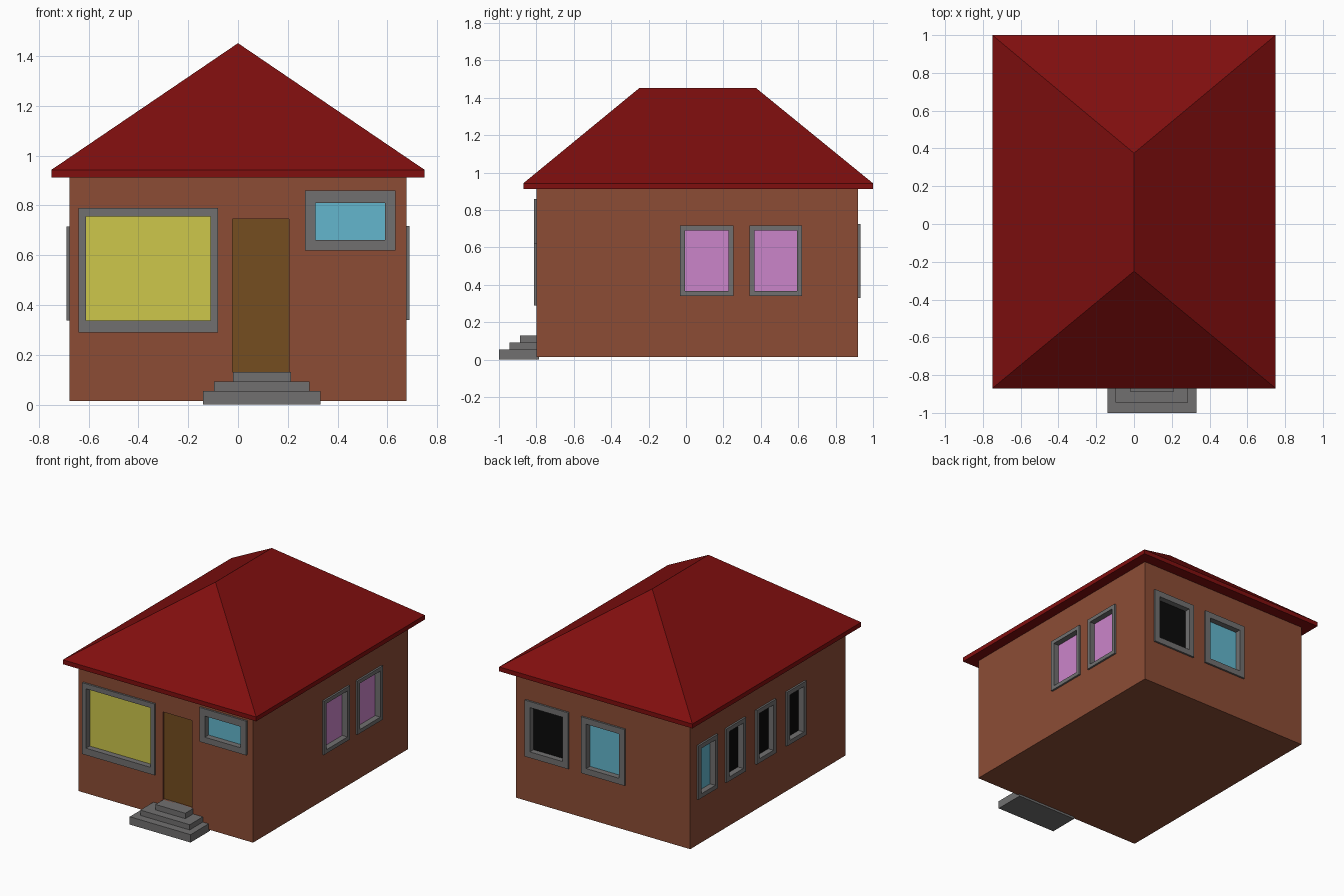
import bpy, bmesh
from mathutils import Vector

if "Cube" in bpy.data.objects:
    bpy.data.objects.remove(bpy.data.objects["Cube"])

def material(name, rgb):
    m = bpy.data.materials.new(name)
    m.diffuse_color = (*rgb, 1)
    m.use_nodes = True
    m.node_tree.nodes["Principled BSDF"].inputs["Base Color"].default_value = m.diffuse_color
    return m

BRICK = material("brick brown", (0.262, 0.073, 0.036))
ROOF = material("roof red", (0.216, 0.0045, 0.0045))
GREY = material("stone grey", (0.165, 0.163, 0.163))
DOOR = material("door brown", (0.178, 0.074, 0.014))
YELLOW = material("yellow glass", (0.61, 0.57, 0.07))
CYAN = material("blue glass", (0.125, 0.47, 0.61))
PINK = material("pink glass", (0.60, 0.235, 0.59))
BLACK = material("dark glass", (0.003, 0.003, 0.003))

WX, WY0, WY1 = 0.677, -0.80, 0.92      # wall planes
RECESS, PROUD = 0.028, 0.013           # pane depth, frame projection

def mesh_object(name, verts, faces, mat):
    bm = bmesh.new()
    vs = [bm.verts.new(v) for v in verts]
    for f in faces:
        bm.faces.new([vs[i] for i in f])
    bmesh.ops.recalc_face_normals(bm, faces=bm.faces)
    me = bpy.data.meshes.new(name)
    bm.to_mesh(me)
    bm.free()
    ob = bpy.data.objects.new(name, me)
    bpy.context.collection.objects.link(ob)
    if mat:
        me.materials.append(mat)
    return ob

def loft(name, loops, mat, closed=False):
    """Join four-point loops; cap the ends, or close into a ring."""
    verts = [v for loop in loops for v in loop]
    n = len(loops)
    faces = []
    for a in range(n if closed else n - 1):
        b = (a + 1) % n
        for i in range(4):
            j = (i + 1) % 4
            faces.append((a*4 + i, a*4 + j, b*4 + j, b*4 + i))
    if not closed:
        faces += [(0, 1, 2, 3), tuple(range(n*4 - 4, n*4))]
    return mesh_object(name, verts, faces, mat)

def box(name, x0, x1, y0, y1, z0, z1, mat):
    return loft(name, [[(x0, y0, z), (x1, y0, z), (x1, y1, z), (x0, y1, z)] for z in (z0, z1)], mat)

# Points on a wall: u along it, d outward from it, z up
SIDES = {
    "front": lambda u, d, z: (u, WY0 - d, z),
    "back": lambda u, d, z: (u, WY1 + d, z),
    "right": lambda u, d, z: (WX + d, u, z),
    "left": lambda u, d, z: (-WX - d, u, z),
}

def rect(side, r, d, grow=0.0):
    u0, u1, z0, z1 = r
    u0, u1, z0, z1 = u0 - grow, u1 + grow, z0 - grow, z1 + grow
    p = SIDES[side]
    return [p(u0, d, z0), p(u1, d, z0), p(u1, d, z1), p(u0, d, z1)]

# Walls
walls = box("walls", -WX, WX, WY0, WY1, 0.015, 0.912, BRICK)

def cut(side, r, depth, grow):
    c = loft("opening_cutter", [rect(side, r, -depth, grow), rect(side, r, 0.05, grow)], BRICK)
    c.hide_render = True
    mod = walls.modifiers.new("opening", 'BOOLEAN')
    mod.operation, mod.solver, mod.object = 'DIFFERENCE', 'EXACT', c
    bpy.context.view_layer.objects.active = walls
    bpy.ops.object.modifier_apply(modifier=mod.name)
    bpy.data.objects.remove(c)

def window(side, outer, inner, glass):
    cut(side, inner, RECESS + 0.007, 0.012)
    loft(side + "_window_frame", [rect(side, outer, PROUD), rect(side, inner, PROUD),
                                  rect(side, inner, -RECESS - 0.004, 0), rect(side, inner, -RECESS - 0.004, 0.011),
                                  rect(side, inner, -0.002, 0.011), rect(side, outer, -0.002)], GREY, closed=True)
    loft(side + "_window_pane", [rect(side, inner, -RECESS - 0.005, 0.002),
                                 rect(side, inner, -RECESS, 0.002)], glass)

def inset(r, b):
    return (r[0] + b, r[1] - b, r[2] + b, r[3] - b)

# Front windows
window("front", (-0.64, -0.08, 0.29, 0.79), (-0.61, -0.11, 0.338, 0.755), YELLOW)
window("front", (0.27, 0.632, 0.62, 0.86), (0.312, 0.59, 0.662, 0.81), CYAN)
# Right windows
for y0, y1 in ((-0.032, 0.255), (0.34, 0.62)):
    r = (y0, y1, 0.34, 0.717)
    window("right", r, inset(r, 0.027), PINK)
# Left windows
for y0, glass in ((0.63, CYAN), (0.32, BLACK), (-0.015, BLACK), (-0.35, BLACK)):
    r = (y0, y0 + 0.215, 0.337, 0.715)
    window("left", r, inset(r, 0.03), glass)
# Back windows
for x0, glass in ((0.262, BLACK), (-0.175, CYAN)):
    r = (x0, x0 + 0.338, 0.33, 0.725)
    window("back", r, inset(r, 0.042), glass)

# Door, set slightly into the front wall
door = (-0.023, 0.205, 0.13, 0.745)
cut("front", door, 0.02, 0.0)
loft("door", [rect("front", door, -0.024), rect("front", door, -0.015)], DOOR)

# Front steps
for i, (x0, x1, y, z0, z1) in enumerate(((-0.14, 0.332, -1.0, 0.0, 0.055),
                                         (-0.097, 0.287, -0.945, 0.055, 0.092),
                                         (-0.02, 0.212, -0.887, 0.092, 0.13))):
    box("step_%d" % (i + 1), x0, x1, y, -0.785, z0, z1, GREY)

# Hipped roof: eave band, then slopes up to the ridge
ex, y0, y1 = 0.75, -0.87, 1.0
eaves = [[(-ex, y0, z), (ex, y0, z), (ex, y1, z), (-ex, y1, z)] for z in (0.912, 0.943)]
mesh_object("hipped_roof", eaves[0] + eaves[1] + [(0, -0.25, 1.452), (0, 0.375, 1.452)],
            [(0, 1, 2, 3)] + [(i, (i + 1) % 4, 4 + (i + 1) % 4, 4 + i) for i in range(4)]
            + [(4, 5, 8), (5, 6, 9, 8), (6, 7, 9), (7, 4, 8, 9)], ROOF)
